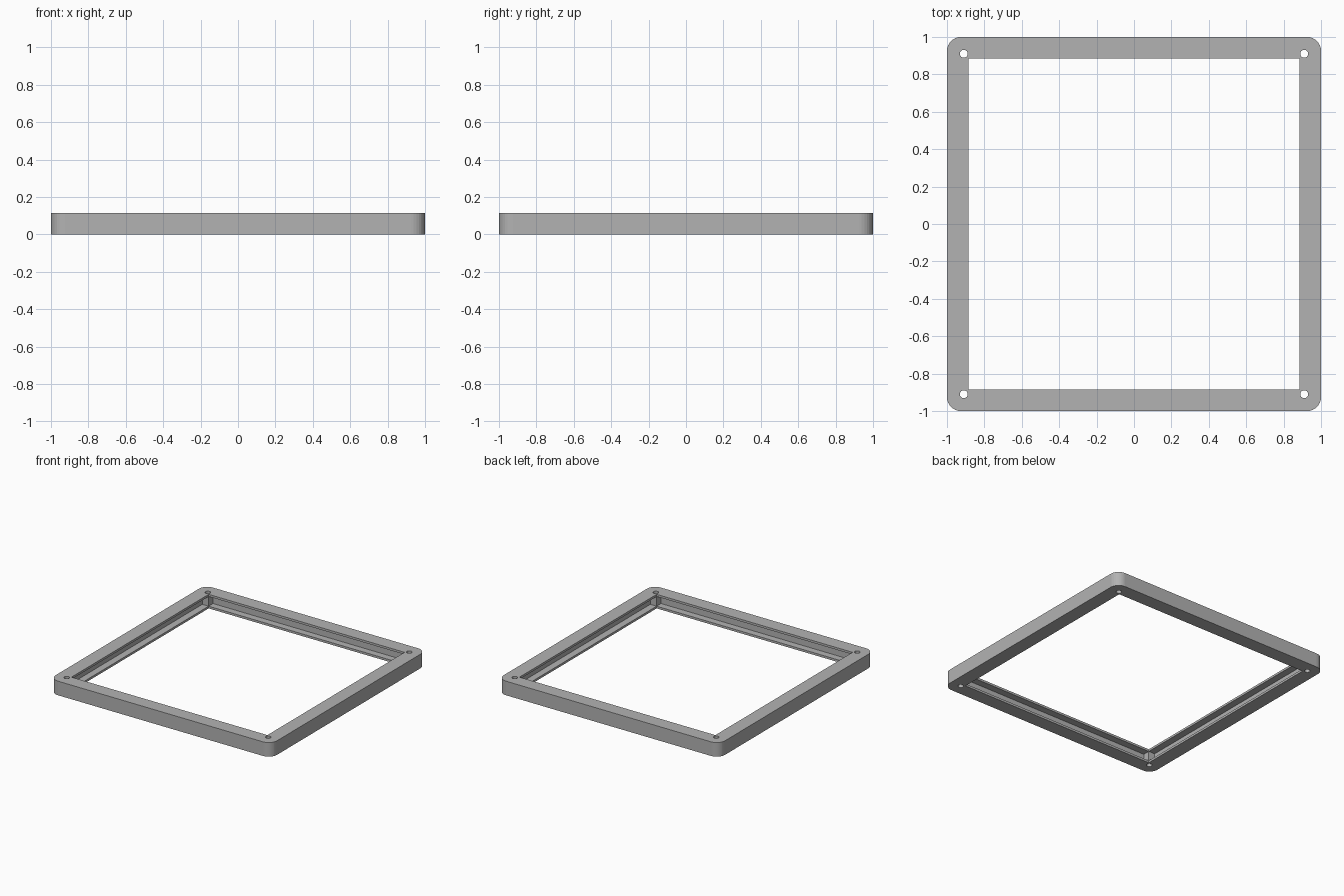
import bpy
import bmesh
from math import cos, sin, pi

HEIGHT = 0.115
OPENING = 0.885    # half width of the square opening
CHANNEL = 0.942    # half width reached by the inner groove
LIP = 0.018        # thickness of the top and bottom lips
RADIUS = 0.075     # outer corner radius
SCREW = 0.91       # screw hole offset
STEPS = 8

cube = bpy.data.objects.get("Cube")
if cube:
    bpy.data.objects.remove(cube, do_unlink=True)

grey = bpy.data.materials.new("plain grey")
grey.use_nodes = True
colour = (0.45, 0.45, 0.45, 1)
grey.diffuse_color = colour
grey.node_tree.nodes["Principled BSDF"].inputs["Base Color"].default_value = colour


def prism(name, outline, z0, z1):
    """Extrude a flat outline from z0 to z1."""
    bm = bmesh.new()
    face = bm.faces.new([bm.verts.new((x, y, z0)) for x, y in outline])
    ext = bmesh.ops.extrude_face_region(bm, geom=[face])
    top = [v for v in ext["geom"] if isinstance(v, bmesh.types.BMVert)]
    bmesh.ops.translate(bm, verts=top, vec=(0, 0, z1 - z0))
    bmesh.ops.recalc_face_normals(bm, faces=bm.faces)
    mesh = bpy.data.meshes.new(name)
    bm.to_mesh(mesh)
    bm.free()
    obj = bpy.data.objects.new(name, mesh)
    bpy.context.collection.objects.link(obj)
    mesh.materials.append(grey)
    return obj


def rectangle(hx, hy):
    return [(-hx, -hy), (hx, -hy), (hx, hy), (-hx, hy)]


def circle(cx, cy, r, n):
    return [(cx + r * cos(2 * pi * i / n), cy + r * sin(2 * pi * i / n)) for i in range(n)]


# Outer block with rounded corners
corner = 1 - RADIUS
outline = []
for k, (sx, sy) in enumerate([(1, 1), (-1, 1), (-1, -1), (1, -1)]):
    for i in range(STEPS + 1):
        a = (k + i / STEPS) * pi / 2
        outline.append((sx * corner + RADIUS * cos(a), sy * corner + RADIUS * sin(a)))
frame = prism("frame", outline, 0, HEIGHT)

# Opening, inner groove (leaving corner posts) and screw holes
cutters = [
    prism("opening_cutter", rectangle(OPENING, OPENING), -1, 1),
    prism("groove_cutter_x", rectangle(CHANNEL, OPENING), LIP, HEIGHT - LIP),
    prism("groove_cutter_y", rectangle(OPENING, CHANNEL), LIP, HEIGHT - LIP),
]
for sx in (-1, 1):
    for sy in (-1, 1):
        cutters.append(prism("screw_cutter", circle(sx * SCREW, sy * SCREW, 0.021, 24), -1, 1))

for cutter in cutters:
    cutter.hide_render = True
    mod = frame.modifiers.new(cutter.name, "BOOLEAN")
    mod.operation = "DIFFERENCE"
    mod.solver = "EXACT"
    mod.object = cutter

# Bake the cuts and drop the cutters
depsgraph = bpy.context.evaluated_depsgraph_get()
baked = bpy.data.meshes.new_from_object(frame.evaluated_get(depsgraph))
frame.modifiers.clear()
frame.data = baked
for cutter in cutters:
    bpy.data.objects.remove(cutter, do_unlink=True)
